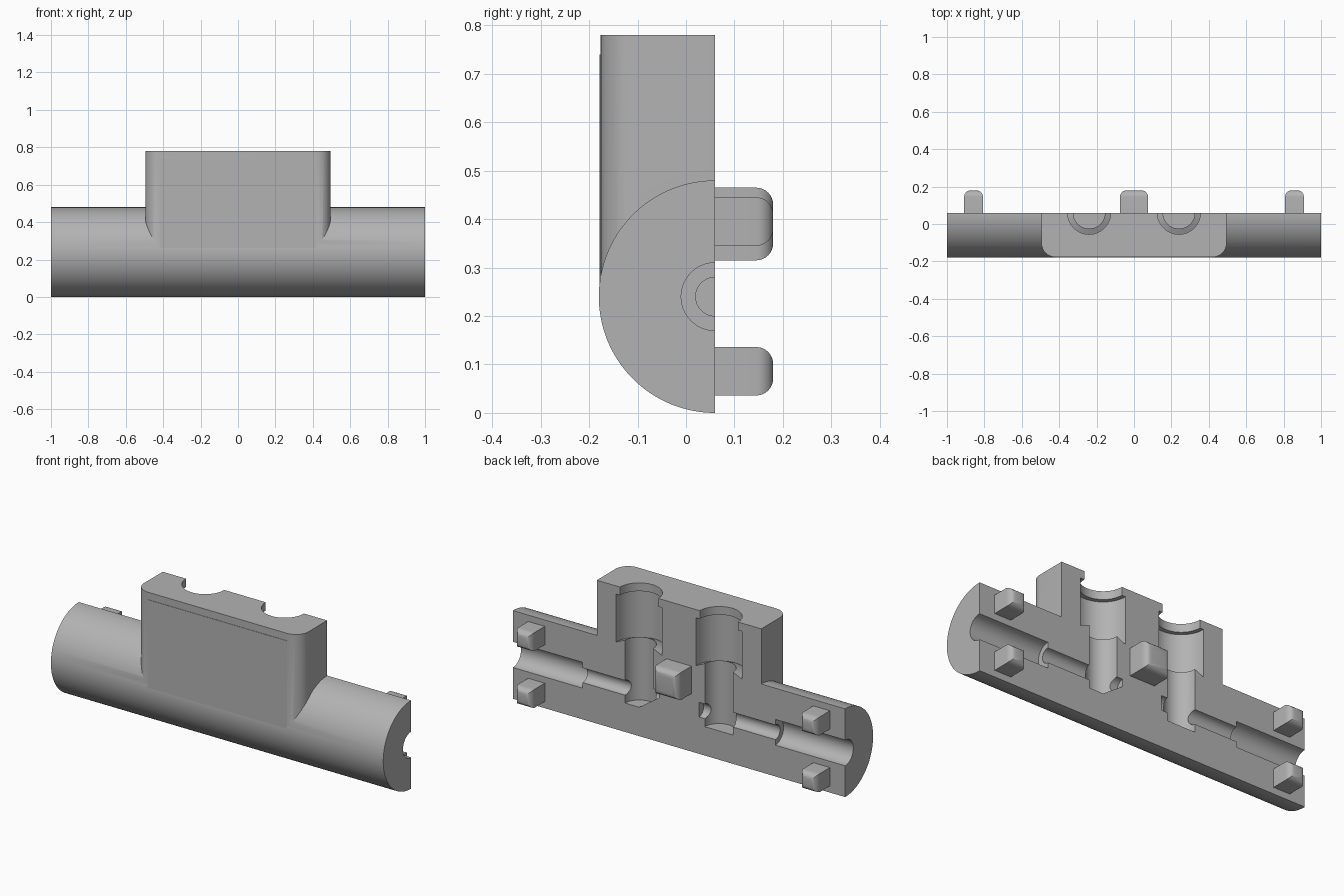
import bpy, bmesh, math
from mathutils import Matrix, Vector

if "Cube" in bpy.data.objects:
    bpy.data.objects.remove(bpy.data.objects["Cube"], do_unlink=True)

grey = bpy.data.materials.new("plain grey")
grey.use_nodes = True
colour = (0.45, 0.45, 0.45, 1)
grey.diffuse_color = colour
grey.node_tree.nodes["Principled BSDF"].inputs["Base Color"].default_value = colour

SPLIT = 0.06      # y of the flat parting face
AXIS = 0.24       # height of the tube axis, also its radius


def finish(bm, name):
    bmesh.ops.recalc_face_normals(bm, faces=bm.faces)
    mesh = bpy.data.meshes.new(name)
    bm.to_mesh(mesh)
    bm.free()
    mesh.materials.append(grey)
    obj = bpy.data.objects.new(name, mesh)
    bpy.context.collection.objects.link(obj)
    return obj


def box(name, low, high, radius=0, rounded=None):
    """Box between two corners; edges chosen by the rule get rounded."""
    low, high = Vector(low), Vector(high)
    bm = bmesh.new()
    bmesh.ops.create_cube(bm, size=1)
    for v in bm.verts:
        v.co = (low + high) / 2 + v.co * (high - low)
    if rounded:
        edges = [e for e in bm.edges if rounded(*[v.co for v in e.verts])]
        bmesh.ops.bevel(bm, geom=edges, offset=radius, segments=8,
                        profile=0.5, affect='EDGES')
    return finish(bm, name)


def lathe(name, profile, matrix, steps=64):
    """Solid of revolution about z from (radius, height) points."""
    bm = bmesh.new()
    verts = [bm.verts.new((r, 0, h)) for r, h in profile]
    edges = [bm.edges.new(pair) for pair in zip(verts, verts[1:])]
    bmesh.ops.spin(bm, geom=verts + edges, axis=(0, 0, 1), cent=(0, 0, 0),
                   angle=2 * math.pi, steps=steps)
    bmesh.ops.remove_doubles(bm, verts=bm.verts, dist=1e-5)
    bmesh.ops.transform(bm, matrix=matrix, verts=bm.verts)
    return finish(bm, name)


def combine(obj, tool, operation):
    tool.hide_render = True
    mod = obj.modifiers.new(operation, 'BOOLEAN')
    mod.operation, mod.solver, mod.object = operation, 'EXACT', tool
    bpy.context.view_layer.objects.active = obj
    bpy.ops.object.modifier_apply(modifier=mod.name)
    bpy.data.objects.remove(tool, do_unlink=True)


def shade(obj):
    bpy.ops.object.select_all(action='DESELECT')
    obj.select_set(True)
    bpy.context.view_layer.objects.active = obj
    bpy.ops.object.shade_smooth_by_angle(angle=math.radians(30))


# Tube with the upright block, made whole and split later
along_x = Matrix.Translation((0, SPLIT, AXIS)) @ Matrix.Rotation(math.pi / 2, 4, 'Y')
body = lathe("half_body", [(0, -1), (AXIS, -1), (AXIS, 1), (0, 1)], along_x, 128)
block = box("block", (-0.495, -0.177, AXIS), (0.495, 0.2, 0.78), 0.075,
            lambda a, b: abs(a.z - b.z) > 0.1 and a.y < 0)
combine(body, block, 'UNION')

# Stepped bores: an upright pocket and a side passage for each end
pocket = [(0, 0.157), (0.085, 0.157), (0.085, 0.5), (0.138, 0.475),
          (0.138, 0.735), (0.115, 0.735), (0.115, 0.85), (0, 0.85)]
passage = [(0, 0.12), (0.04, 0.12), (0.04, 0.58), (0.07, 0.58),
           (0.07, 1.1), (0, 1.1)]
for side in (-1, 1):
    combine(body, lathe("pocket_cutter", pocket,
                        Matrix.Translation((side * 0.24, SPLIT, 0))), 'DIFFERENCE')
    turn = Matrix.Rotation(side * math.pi / 2, 4, 'Y')
    combine(body, lathe("passage_cutter", passage,
                        Matrix.Translation((0, SPLIT, AXIS)) @ turn), 'DIFFERENCE')

# Remove the rear half
combine(body, box("rear_cutter", (-2, SPLIT, -1), (2, 1, 2)), 'DIFFERENCE')
shade(body)

# Slightly raised panel on the front of the block
box("front_panel", (-0.42, -0.179, 0.26), (0.42, -0.172, 0.74))


# Locating pegs on the parting face
def peg(name, x, z, size):
    h = size / 2
    obj = box(name, (x - h, SPLIT - 0.01, z - h), (x + h, 0.18, z + h), 0.035,
              lambda a, b: min(a.y, b.y) > 0.1)
    shade(obj)


peg("centre_peg", 0, 0.39, 0.15)
for side, label in ((-1, "right"), (1, "left")):
    peg(label + "_upper_peg", side * 0.858, 0.395, 0.1)
    peg(label + "_lower_peg", side * 0.858, 0.086, 0.1)
